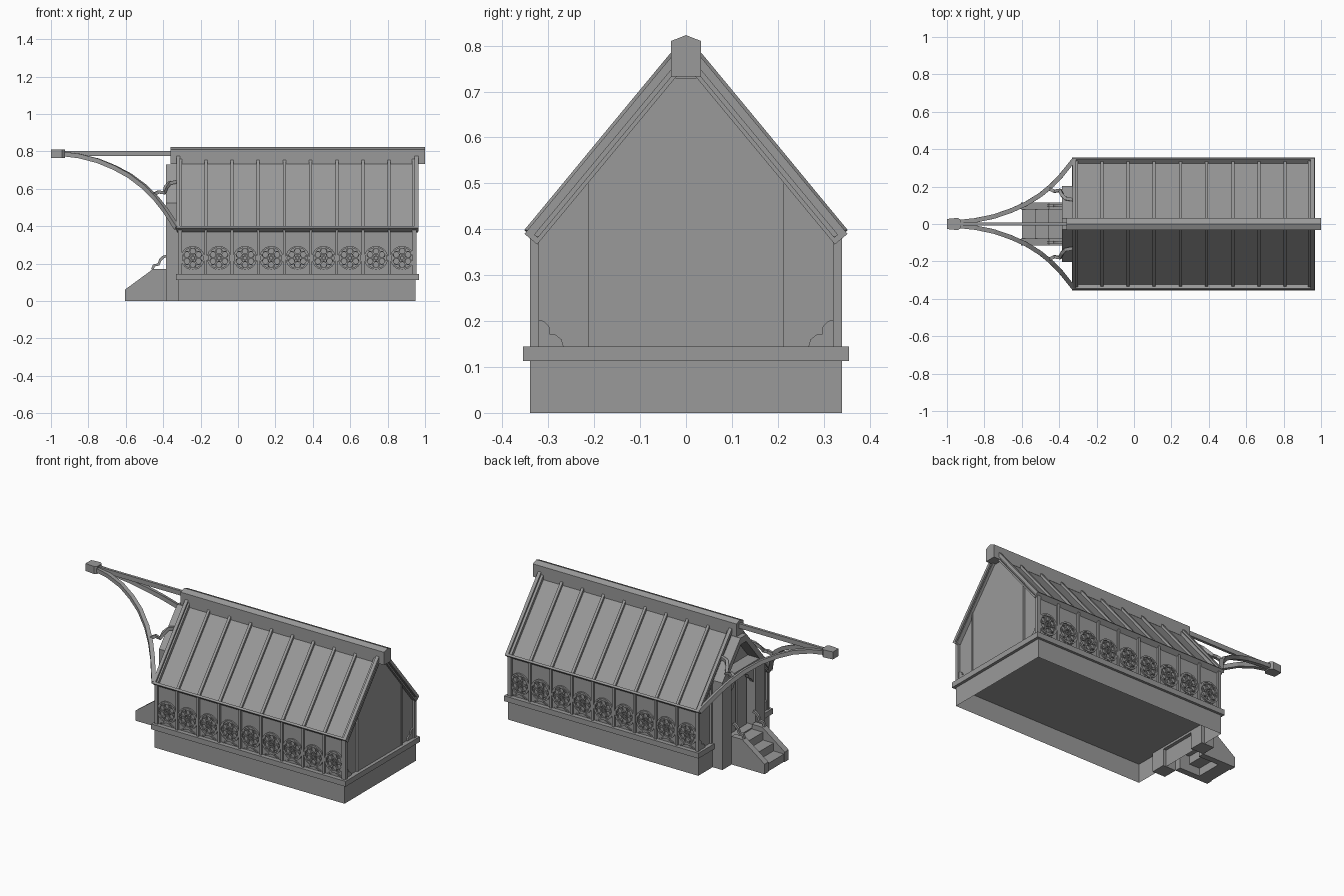
import bpy, bmesh, math
from mathutils import Vector

if "Cube" in bpy.data.objects:
    bpy.data.objects.remove(bpy.data.objects["Cube"])

GREY = bpy.data.materials.new("dark_grey")
GREY.diffuse_color = (0.32, 0.32, 0.32, 1)
GREY.use_nodes = True
GREY.node_tree.nodes["Principled BSDF"].inputs["Base Color"].default_value = GREY.diffuse_color


def finish(name, bm):
    bmesh.ops.recalc_face_normals(bm, faces=bm.faces)
    me = bpy.data.meshes.new(name)
    bm.to_mesh(me)
    bm.free()
    me.materials.append(GREY)
    ob = bpy.data.objects.new(name, me)
    bpy.context.collection.objects.link(ob)
    return ob


def prism(name, pts, axis, a, b):
    """Extrude a 2D outline along x (pts y,z), y (pts x,z) or z (pts x,y)."""
    bm = bmesh.new()
    place = {'x': lambda p, t: (t, p[0], p[1]), 'y': lambda p, t: (p[0], t, p[1]),
             'z': lambda p, t: (p[0], p[1], t)}[axis]
    lo = [bm.verts.new(place(p, a)) for p in pts]
    hi = [bm.verts.new(place(p, b)) for p in pts]
    bm.faces.new(lo)
    bm.faces.new(hi)
    for i in range(len(pts)):
        j = (i + 1) % len(pts)
        bm.faces.new((lo[i], lo[j], hi[j], hi[i]))
    return finish(name, bm)


def box(name, x0, x1, y0, y1, z0, z1):
    return prism(name, [(y0, z0), (y1, z0), (y1, z1), (y0, z1)], 'x', x0, x1)


def sweep(name, path, w):
    """Square bar along a path."""
    bm = bmesh.new()
    P = [Vector(p) for p in path]
    rings = []
    for i, p in enumerate(P):
        t = (P[min(i + 1, len(P) - 1)] - P[max(i - 1, 0)]).normalized()
        s = t.cross(Vector((0, 0, 1))).normalized()
        u = s.cross(t)
        rings.append([bm.verts.new(p + (s * a + u * b) * w / 2)
                      for a, b in ((-1, -1), (1, -1), (1, 1), (-1, 1))])
    for r, q in zip(rings, rings[1:]):
        for k in range(4):
            bm.faces.new((r[k], r[k - 1], q[k - 1], q[k]))
    bm.faces.new(rings[0])
    bm.faces.new(rings[-1])
    return finish(name, bm)


# Roof slope helpers: a line from eave to ridge, shared by all sloping parts
EAVE, TOP = Vector((0.352, 0.39)), Vector((0.025, 0.784))
D = (TOP - EAVE).normalized()
N = Vector((D.y, -D.x))


def slope(name, s, x0, x1, o0, o1, t0=0.0, t1=1.0):
    L = (TOP - EAVE).length
    pts = [EAVE + D * L * t + N * o for t, o in ((t0, o0), (t1, o0), (t1, o1), (t0, o1))]
    return prism(name, [(s * p.x, p.y) for p in pts], 'x', x0, x1)


def roof_y(z):
    return (0.815 - z) / 1.207 - 0.014


# Open-bottomed base, and the trim course above it
base = box("base", -0.32, 0.95, -0.34, 0.34, 0, 0.113)
bm = bmesh.new()
bm.from_mesh(base.data)
bmesh.ops.delete(bm, geom=[f for f in bm.faces if abs(f.normal.z) > 0.9], context='FACES')
bm.to_mesh(base.data)
bm.free()
box("base_trim", -0.332, 0.967, -0.355, 0.355, 0.113, 0.145)

# Wall core
prism("walls", [(-0.328, 0.14), (0.328, 0.14), (0.328, 0.37), (0.02, 0.735),
                (-0.02, 0.735), (-0.328, 0.37)], 'x', -0.308, 0.938)

# Ridge beam
prism("ridge_beam", [(-0.033, 0.733), (0.033, 0.733), (0.033, 0.81), (0, 0.823),
                     (-0.033, 0.81)], 'x', -0.36, 1.0)


# Flat rosette tracery for the side windows
def rosette(name, cx, cz, s):
    bm = bmesh.new()
    ya, yb = s * 0.327, s * 0.337

    def ring(x, z, ro, ri, n):
        v = []
        for k in range(n):
            a = 2 * math.pi * k / n
            c, d = math.cos(a), math.sin(a)
            v.append([bm.verts.new((x + r * c, y, z + r * d))
                      for r, y in ((ri, ya), (ri, yb), (ro, yb), (ro, ya))])
        for k in range(n):
            for m in range(3):
                bm.faces.new((v[k - 1][m], v[k - 1][m + 1], v[k][m + 1], v[k][m]))

    ring(cx, cz, 0.064, 0.055, 24)
    ring(cx, cz, 0.014, 0.007, 10)
    for k in range(6):
        a = math.pi / 3 * k + math.pi / 6
        ring(cx + 0.036 * math.cos(a), cz + 0.036 * math.sin(a), 0.02, 0.014, 10)
    return finish(name, bm)


STEP = 0.14
for s, tag in ((1, "back"), (-1, "front")):
    # Roof panel, rims and battens
    slope(f"roof_panel_{tag}", s, -0.325, 0.962, -0.036, -0.027)
    slope(f"eave_rim_{tag}", s, -0.33, 0.965, -0.03, 0, 0, 0.025)
    for i in range(10):
        x = -0.312 + STEP * i
        if 0 < i < 9:
            slope(f"roof_batten_{tag}_{i}", s, x - 0.008, x + 0.008, -0.03, -0.014)
        box(f"wall_post_{tag}_{i}", x - 0.007, x + 0.007, s * 0.32, s * 0.34, 0.14, 0.385)
        if i < 9:
            xc = x + STEP / 2
            rosette(f"window_rosette_{tag}_{i}", xc, 0.23, s)
            sweep(f"window_foot_{tag}_{i}", [(xc - 0.045, s * 0.331, 0.15), (xc, s * 0.331, 0.17),
                                            (xc + 0.045, s * 0.331, 0.15)], 0.007)

    # Framing on both gable ends, with corner brackets
    for end, x0, x1 in (("left", -0.32, -0.30), ("right", 0.93, 0.95)):
        box(f"corner_post_{end}_{tag}", x0, x1, s * 0.328, s * 0.34, 0.14, 0.38)
        slope(f"gable_rim_{end}_{tag}", s, x0 - 0.01 if x0 < 0 else 0.945,
              -0.31 if x0 < 0 else 0.965, -0.018, 0)
        slope(f"gable_rake_{end}_{tag}", s, x0, x1, -0.031, -0.01)
        box(f"gable_post_{end}_{tag}", x0, x1, s * 0.203, s * 0.214, 0.14, 0.52)
        prism(f"corner_bracket_{end}_{tag}",
              [(s * y, z) for y, z in ((0.33, 0.145), (0.267, 0.145), (0.271, 0.16), (0.286, 0.172),
                                       (0.297, 0.172), (0.298, 0.188), (0.31, 0.2), (0.33, 0.205))],
              'x', x0 + 0.004, x1 - 0.004)

    # Curved braces carrying the hoist beam
    brace = [(-0.93, 0.785), (-0.85, 0.775), (-0.75, 0.75), (-0.66, 0.713), (-0.58, 0.67),
             (-0.5, 0.61), (-0.44, 0.55), (-0.39, 0.487), (-0.326, 0.39)]
    sweep(f"curved_brace_{tag}", [(x, s * roof_y(z), z) for x, z in brace], 0.024)
    curl = [(-0.455, 0.567), (-0.425, 0.583), (-0.395, 0.578), (-0.385, 0.608), (-0.365, 0.63),
            (-0.325, 0.638)]
    sweep(f"brace_curl_{tag}", [(x, s * (roof_y(z) - 0.003), z) for x, z in curl], 0.018)

    # Porch pillars and sloping gable frame
    box(f"porch_pillar_{tag}", -0.385, -0.30, s * 0.115, s * 0.203, 0, 0.525)
    prism(f"porch_rake_{tag}", [(s * 0.203, 0.525), (s * 0.03, 0.73), (s * 0.0, 0.73),
                                (s * 0.0, 0.69), (s * 0.025, 0.69), (s * 0.15, 0.54),
                                (s * 0.15, 0.525)], 'x', -0.385, -0.30)
    # Cusped arch corner in the doorway
    prism(f"door_arch_{tag}", [(s * y, z) for y, z in ((0.118, 0.5), (0.03, 0.5), (0.04, 0.48),
          (0.065, 0.47), (0.075, 0.445), (0.1, 0.43), (0.118, 0.4))], 'x', -0.37, -0.345)
    box(f"door_panel_{tag}", -0.335, -0.30, s * 0.006, s * 0.1, 0.15, 0.5)

    # Stair cheeks with little scrolls
    prism(f"stair_cheek_{tag}", [(-0.605, 0), (-0.605, 0.06), (-0.455, 0.17), (-0.385, 0.17),
                                 (-0.385, 0)], 'y', s * 0.078, s * 0.115)
    sweep(f"stair_scroll_{tag}", [(x, s * 0.097, z) for x, z in (
        (-0.458, 0.168), (-0.45, 0.19), (-0.425, 0.195), (-0.415, 0.22), (-0.4, 0.235),
        (-0.383, 0.24))], 0.014)

# Centre panel on the right gable
prism("right_gable_panel", [(-0.203, 0.145), (0.203, 0.145), (0.203, 0.525), (0.033, 0.73),
                            (-0.033, 0.73), (-0.203, 0.525)], 'x', 0.93, 0.947)

# Porch lintel and threshold
box("porch_lintel", -0.385, -0.30, -0.16, 0.16, 0.5, 0.54)
box("porch_threshold", -0.385, -0.30, -0.116, 0.116, 0.1, 0.148)

# Steps
for k in range(3):
    x = -0.6 + 0.07 * k
    box(f"step_{k}", x, x + 0.08, -0.08, 0.08, 0.047 * k, 0.047 * (k + 1))

# Hoist beam and end block
box("hoist_beam", -0.93, -0.34, -0.008, 0.008, 0.775, 0.803)
prism("hoist_end_block", [(-1, -0.027), (-0.94, -0.033), (-0.925, -0.02), (-0.925, 0.02),
                          (-0.94, 0.033), (-1, 0.027)], 'z', 0.765, 0.81)
